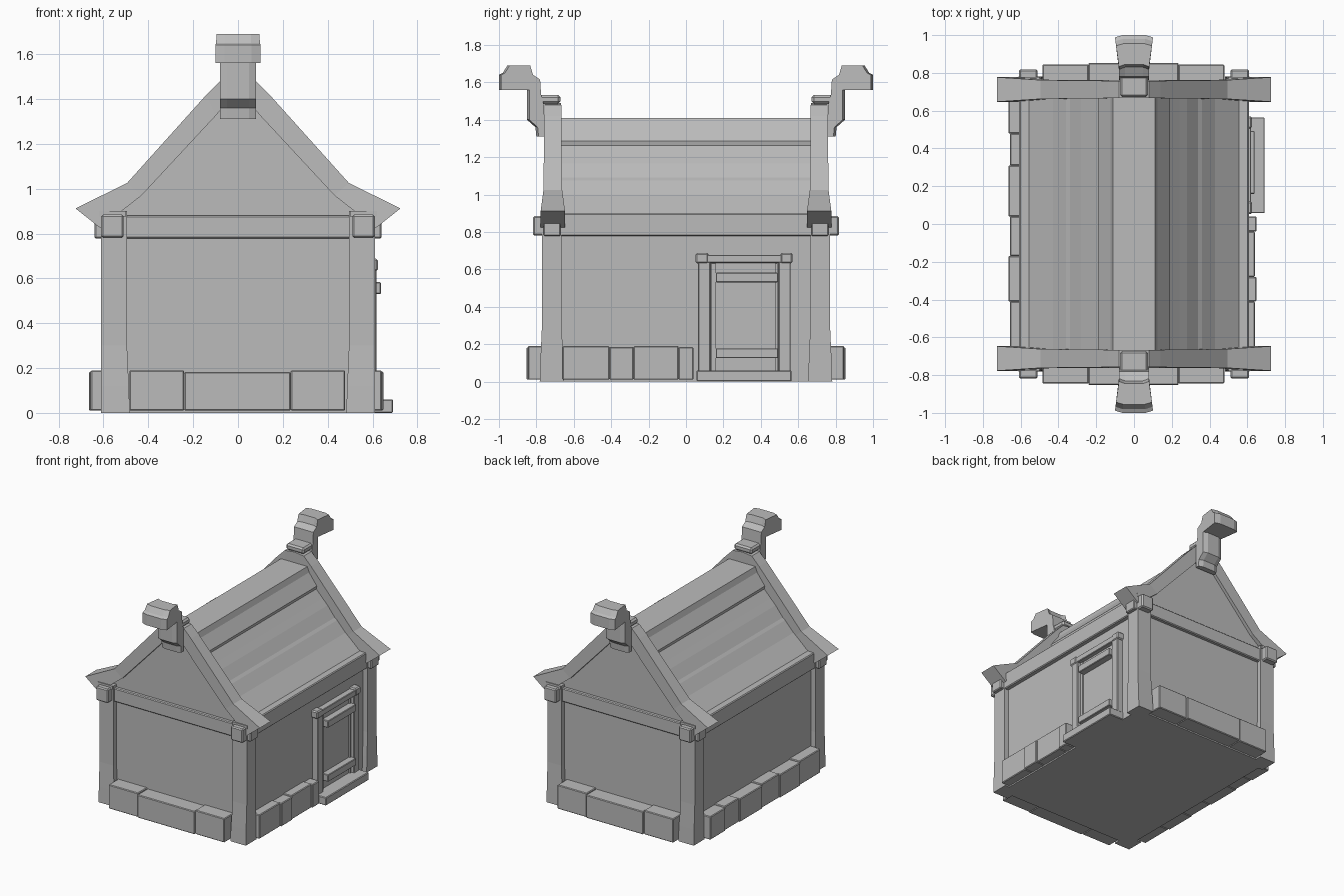
import bpy, bmesh
from mathutils import Vector

if "Cube" in bpy.data.objects:
    bpy.data.objects.remove(bpy.data.objects["Cube"], do_unlink=True)

# One plain material for the whole hut
mat = bpy.data.materials.new("plain grey")
mat.use_nodes = True
grey = (0.5, 0.5, 0.5, 1)
mat.diffuse_color = grey
mat.node_tree.nodes["Principled BSDF"].inputs["Base Color"].default_value = grey


def finish(name, bm, bevel=0):
    bmesh.ops.recalc_face_normals(bm, faces=bm.faces)
    me = bpy.data.meshes.new(name)
    bm.to_mesh(me)
    bm.free()
    me.materials.append(mat)
    ob = bpy.data.objects.new(name, me)
    bpy.context.collection.objects.link(ob)
    if bevel:
        mod = ob.modifiers.new("worn edges", "BEVEL")
        mod.width = bevel
        mod.segments = 1
    return ob


def box(name, x, y, z, bevel=0):
    """Box from three (low, high) ranges."""
    bm = bmesh.new()
    bmesh.ops.create_cube(bm, size=1)
    for v in bm.verts:
        v.co = Vector([(a + b) / 2 + c * (b - a) for c, (a, b) in zip(v.co, (x, y, z))])
    return finish(name, bm, bevel)


def prism(name, loops):
    """Closed solid through a row of matching point loops."""
    bm = bmesh.new()
    rows = [[bm.verts.new(p) for p in loop] for loop in loops]
    n = len(rows[0])
    for a, b in zip(rows, rows[1:]):
        for i in range(n):
            j = (i + 1) % n
            bm.faces.new((a[i], a[j], b[j], b[i]))
    bm.faces.new(rows[0])
    bm.faces.new(rows[-1])
    return finish(name, bm)


def span(s, a, b):
    return tuple(sorted((s * a, s * b)))


def mirrored(half):
    return half + [(-x, z) for x, z in reversed(half) if x > 0]


# Walls and floor
box("walls", (-.575, .575), (-.735, .735), (0, .86))

# Roof between the gables, with ridge board and lapped planks
roof = mirrored([(0, 1.41), (.11, 1.41), (.125, 1.37), (.19, 1.285), (.185, 1.262),
                 (.24, 1.205), (.28, 1.165), (.34, 1.09), (.36, 1.075), (.43, 1.0),
                 (.555, .9), (.54, .87), (0, .87)])
prism("roof", [[(x, y, z) for x, z in roof] for y in (-.67, .67)])

# Curved gable boards: outer and inner edge from the ridge to the eave
outer = [(0, 1.49), (.08, 1.48), (.14, 1.42), (.495, 1.025), (.725, .912)]
inner = [(0, 1.36), (.07, 1.36), (.10, 1.325), (.43, .97), (.615, .825)]
half_width = [.045, .045, .046, .05, .065]
infill = mirrored([(0, 1.38), (.09, 1.36), (.44, .97), (.53, .89), (.53, .86), (0, .86)])

for end, word in ((-1, "front"), (1, "back")):
    for side, hand in ((-1, "right"), (1, "left")):
        loops = []
        for o, i, w in zip(outer, inner, half_width):
            loops.append([(side * p[0], end * .712 + d, p[1])
                          for p, d in ((o, -w), (o, w), (i, w), (i, -w))])
        prism(f"{word}_{hand}_gable_board", loops)

        # Corner post, wider at the foot
        post = []
        for z, grow in ((0, .012), (.12, .008), (.3, 0), (.78, 0), (.9, 0)):
            xs, ys = (.495 - grow, .612), (.665 - grow, .77 + grow)
            post.append([(side * x, end * y, z) for x, y in
                         ((xs[0], ys[0]), (xs[1], ys[0]), (xs[1], ys[1]), (xs[0], ys[1]))])
        prism(f"{word}_{hand}_post", post)
        box(f"{word}_{hand}_post_cap", span(side, .5, .62), span(end, .66, .778), (.875, .9))
        box(f"{word}_{hand}_beam_end", span(side, .51, .61), span(end, .73, .818),
            (.78, .885), .008)

    prism(f"{word}_gable_wall", [[(x, end * y, z) for x, z in infill] for y in (.67, .735)])
    box(f"{word}_beam", (-.64, .64), span(end, .67, .762), (.778, .88), .006)

    # Footing stones along the ends
    for k, (a, b, out, top) in enumerate(((-.485, -.24, .845, .19), (-.24, .235, .853, .182),
                                          (.235, .478, .845, .19))):
        box(f"{word}_stone_{k + 1}", (a, b), span(end, .72, out), (.01, top), .005)

    # Carved finial: side outline swept across a flaring width
    outline = [(1.0, 1.56), (1.0, 1.64), (.98, 1.65), (.955, 1.69), (.845, 1.69),
               (.83, 1.64), (.78, 1.615), (.775, 1.535), (.76, 1.48), (.76, 1.31),
               (.80, 1.31), (.805, 1.36), (.85, 1.4), (.85, 1.56)]
    rows = []
    for t in (-1, -.6, .6, 1):
        tuck = .012 if abs(t) == 1 else 0
        rows.append([(t * (.08 + max(0, y - .85) * .14), end * (y - (tuck if y > .79 else 0)), z)
                     for y, z in outline])
    prism(f"{word}_finial", rows)
    box(f"{word}_finial_cap", (-.075, .075), span(end, .672, .79), (1.485, 1.532), .012)

# Side beams and footing stones; the left side makes room for the door
for side, hand in ((-1, "right"), (1, "left")):
    box(f"{hand}_beam", span(side, .5, .608), (-.75, .75), (.778, .9), .006)
    cuts = [-.66, -.41, -.28, -.04, .04] if side > 0 else [-.66, -.41, -.17, .04, .31, .48, .66]
    for k, (a, b) in enumerate(zip(cuts, cuts[1:])):
        out = (.64 if side > 0 else .657) + .008 * (k % 2)
        box(f"{hand}_stone_{k + 1}", span(side, .55, out), (a, b),
            (.01, .19 - .006 * (k % 2)), .005)

# Door with frame, stiles, cross bars and step
box("door_panel", (.56, .588), (.13, .495), (.02, .64))
for name, a, b in (("near", .065, .13), ("far", .495, .56)):
    box(f"door_{name}_jamb", (.56, .618), (a, b), (.02, .64), .004)
for name, a, b in (("near", .135, .16), ("far", .475, .49)):
    box(f"door_{name}_stile", (.57, .598), (a, b), (.06, .63))
box("door_lintel", (.56, .62), (.06, .56), (.635, .678), .004)
for name, a, b in (("near", .052, .12), ("far", .505, .57)):
    box(f"door_{name}_lintel_end", (.56, .624), (a, b), (.632, .688), .008)
for name, z in (("lower", .125), ("upper", .53)):
    box(f"door_{name}_bar", (.58, .638), (.16, .493), (z, z + .053), .004)
box("door_step", (.55, .692), (.057, .565), (0, .06), .005)
